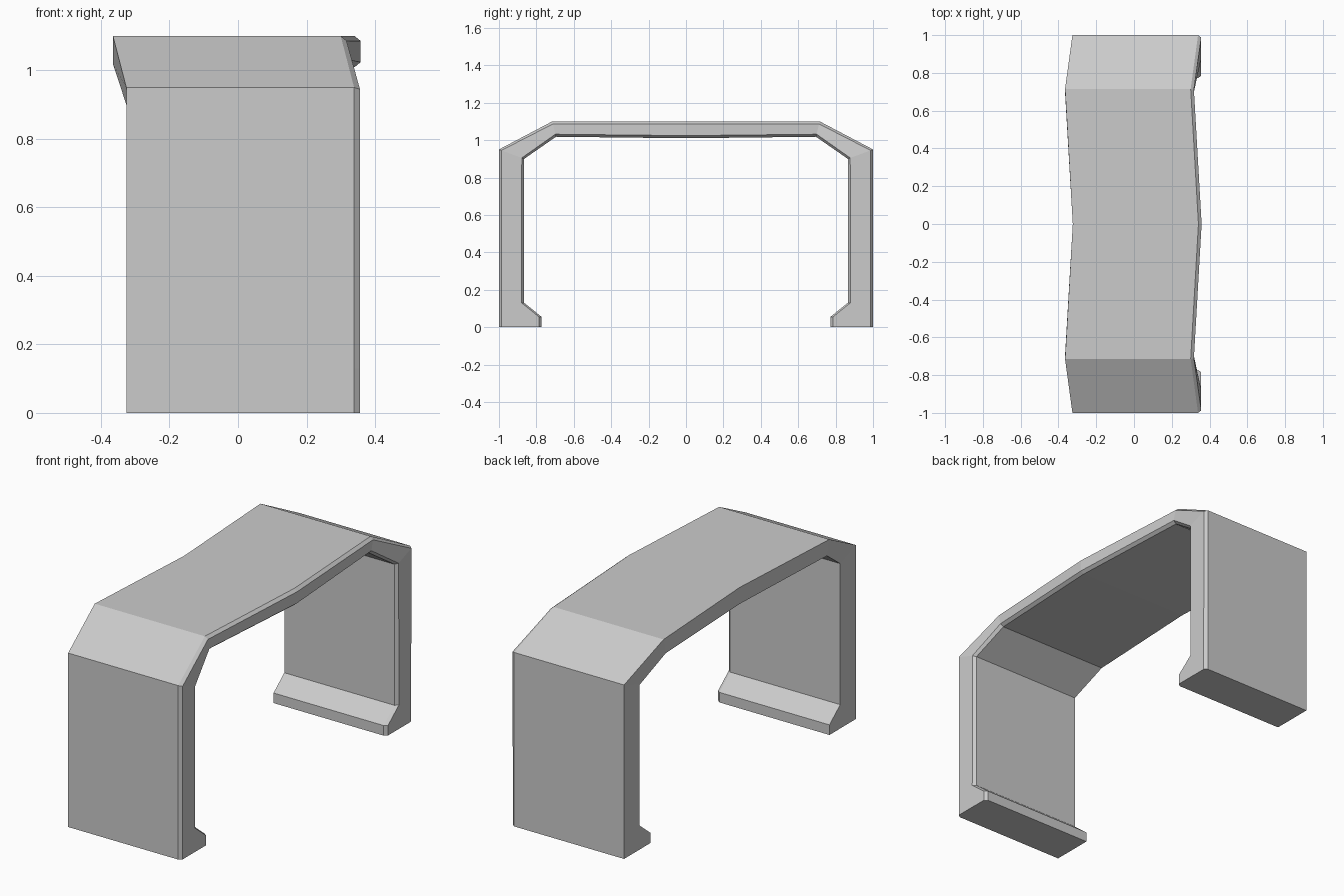
import bpy, bmesh
from mathutils import Vector

if "Cube" in bpy.data.objects:
    bpy.data.objects.remove(bpy.data.objects["Cube"])

# Stations along one half of the arch, foot to crown:
# outer (y, z), inner (y, z), shift of the section in x
HALF = [
    ((1.00, 0.00), (0.772, 0.00), 0.0),
    ((1.00, 0.055), (0.772, 0.055), 0.0),
    ((1.00, 0.13), (0.865, 0.13), 0.0),
    ((1.00, 0.95), (0.865, 0.90), 0.0),
    ((0.715, 1.10), (0.695, 1.018), -0.039),
    ((0.00, 1.10), (0.00, 1.01), 0.002),
]
BACK_X, EDGE_X, FACE_X, CHAMFER = -0.326, 0.339, 0.356, 0.014


def mirror(station):
    (oy, oz), (iy, iz), shift = station
    return (-oy, oz), (-iy, iz), shift


def section(bm, outer, inner, shift):
    """Six-sided section, chamfered only on the +x side."""
    o, i = Vector(outer), Vector(inner)
    inset = (i - o).normalized() * CHAMFER
    pts = [(BACK_X, o), (EDGE_X, o), (FACE_X, o + inset),
           (FACE_X, i - inset), (EDGE_X, i), (BACK_X, i)]
    return [bm.verts.new((x + shift, p.x, p.y)) for x, p in pts]


# Arched shell: loft the section from one foot over the top to the other
bm = bmesh.new()
stations = HALF + [mirror(s) for s in reversed(HALF[:-1])]
rings = [section(bm, *s) for s in stations]
for a, b in zip(rings, rings[1:]):
    for k in range(6):
        n = (k + 1) % 6
        bm.faces.new((a[k], a[n], b[n], b[k]))

# Flat soles of the feet
bm.faces.new(rings[0])
bm.faces.new(rings[-1])
bmesh.ops.recalc_face_normals(bm, faces=bm.faces)

mesh = bpy.data.meshes.new("arch_shell")
bm.to_mesh(mesh)
bm.free()
bpy.context.collection.objects.link(bpy.data.objects.new("arch_shell", mesh))
